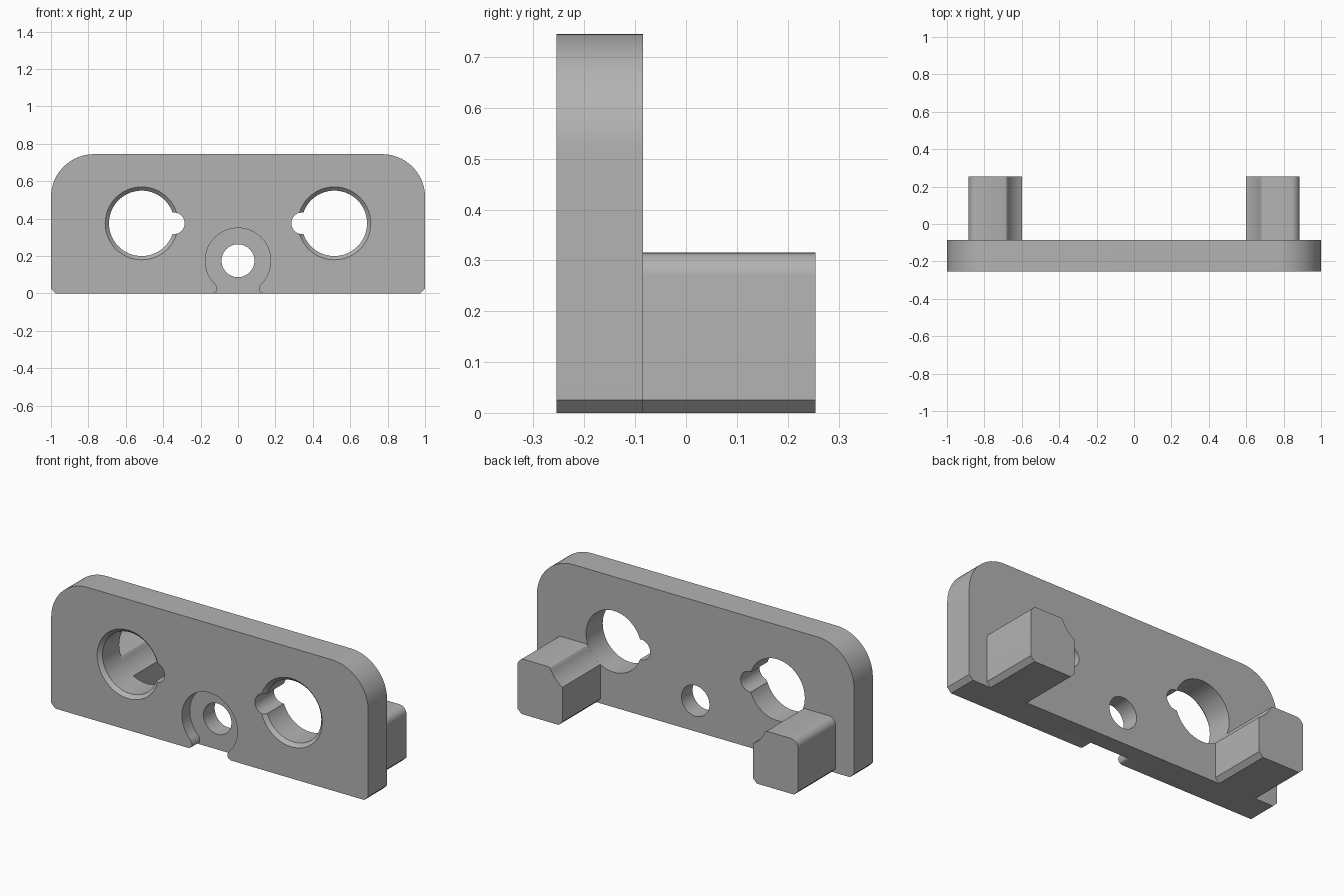
import bpy, bmesh
from math import sin, cos, asin, acos, radians, degrees, sqrt

if "Cube" in bpy.data.objects:
    bpy.data.objects.remove(bpy.data.objects["Cube"], do_unlink=True)

FRONT, MID, BACK = -0.255, -0.085, 0.255
HOLE_X, HOLE_Z, HOLE_R = 0.515, 0.375, 0.175
BORE_Z, BORE_R = 0.175, 0.175

grey = bpy.data.materials.new("plain grey")
grey.use_nodes = True
grey.diffuse_color = (0.45, 0.45, 0.45, 1)
grey.node_tree.nodes["Principled BSDF"].inputs["Base Color"].default_value = (0.45, 0.45, 0.45, 1)


def arc(cx, cz, r, start, end, n=16):
    """Points along an arc, angles in degrees."""
    angles = [radians(start + (end - start) * i / n) for i in range(n + 1)]
    return [(cx + r * cos(a), cz + r * sin(a)) for a in angles]


def loft(name, rings):
    """Solid through matching (y, xz profile) rings."""
    bm = bmesh.new()
    loops = [[bm.verts.new((x, y, z)) for x, z in pts] for y, pts in rings]
    for a, b in zip(loops, loops[1:]):
        for i in range(len(a)):
            j = (i + 1) % len(a)
            bm.faces.new((a[i], a[j], b[j], b[i]))
    bm.faces.new(loops[0])
    bm.faces.new(loops[-1])
    bmesh.ops.recalc_face_normals(bm, faces=bm.faces)
    mesh = bpy.data.meshes.new(name)
    bm.to_mesh(mesh)
    bm.free()
    mesh.materials.append(grey)
    obj = bpy.data.objects.new(name, mesh)
    bpy.context.collection.objects.link(obj)
    return obj


def circle(cx, cz, r, n=64):
    return arc(cx, cz, r, 0, 360, n)[:-1]


def activate(obj):
    bpy.ops.object.select_all(action='DESELECT')
    obj.select_set(True)
    bpy.context.view_layer.objects.active = obj


def cut(target, cutter):
    mod = target.modifiers.new("cut", 'BOOLEAN')
    mod.operation, mod.solver, mod.object = 'DIFFERENCE', 'EXACT', cutter
    activate(target)
    bpy.ops.object.modifier_apply(modifier=mod.name)
    bpy.data.objects.remove(cutter, do_unlink=True)


def smooth(obj):
    activate(obj)
    bpy.ops.object.shade_smooth_by_angle(angle=radians(25))


# Plate with round top corners and chamfered bottom corners
R, TOP, C = 0.23, 0.745, 0.025
outline = [(C - 1, 0), (1 - C, 0), (1, C)]
outline += arc(1 - R, TOP - R, R, 0, 90) + arc(R - 1, TOP - R, R, 90, 180) + [(-1, C)]
plate = loft("plate", [(FRONT, outline), (MID, outline)])

# Large keyed holes, countersunk at the front
for side in (-1, 1):
    rings = [(y, circle(side * HOLE_X, HOLE_Z, HOLE_R + grow))
             for y, grow in ((FRONT - 0.02, 0.04), (FRONT + 0.02, 0), (MID + 0.05, 0))]
    cut(plate, loft("hole_cutter", rings))
    key = circle(side * 0.343, HOLE_Z, 0.058, 32)
    cut(plate, loft("key_cutter", [(FRONT - 0.05, key), (MID + 0.05, key)]))

# Round recess with a rounded neck opening at the bottom edge
neck = [(0.114, 0.036), (0.111, 0.026), (0.113, 0.016), (0.12, 0.006), (0.133, 0), (0.133, -0.05)]
lower = degrees(asin((0.046 - BORE_Z) / BORE_R))
recess = arc(0, BORE_Z, BORE_R, lower, 180 - lower, 56)
recess += [(-x, z) for x, z in neck] + neck[::-1]
cut(plate, loft("recess_cutter", [(FRONT - 0.05, recess), (FRONT + 0.07, recess)]))

# Small centre hole
bolt = circle(0, BORE_Z, 0.088, 48)
cut(plate, loft("bolt_cutter", [(FRONT - 0.05, bolt), (MID + 0.05, bolt)]))
smooth(plate)

# Feet behind the plate, hollowed on the inside to clear the large holes
IN, OUT, H, r = 0.6, 0.885, 0.315, 0.045
start = -degrees(acos((IN - HOLE_X) / HOLE_R))
end = degrees(asin((H - 0.012 - HOLE_Z) / HOLE_R))
foot = arc(HOLE_X, HOLE_Z, HOLE_R, start, end, 12) + [(0.681, 0.311), (0.69, H)]
foot += arc(OUT - r, H - r, r, 90, 0, 8)
foot += [(OUT, C), (OUT - C, 0), (IN + C, 0), (IN, C)]
for side, name in ((1, "left_foot"), (-1, "right_foot")):
    profile = [(side * x, z) for x, z in foot]
    smooth(loft(name, [(MID, profile), (BACK, profile)]))
